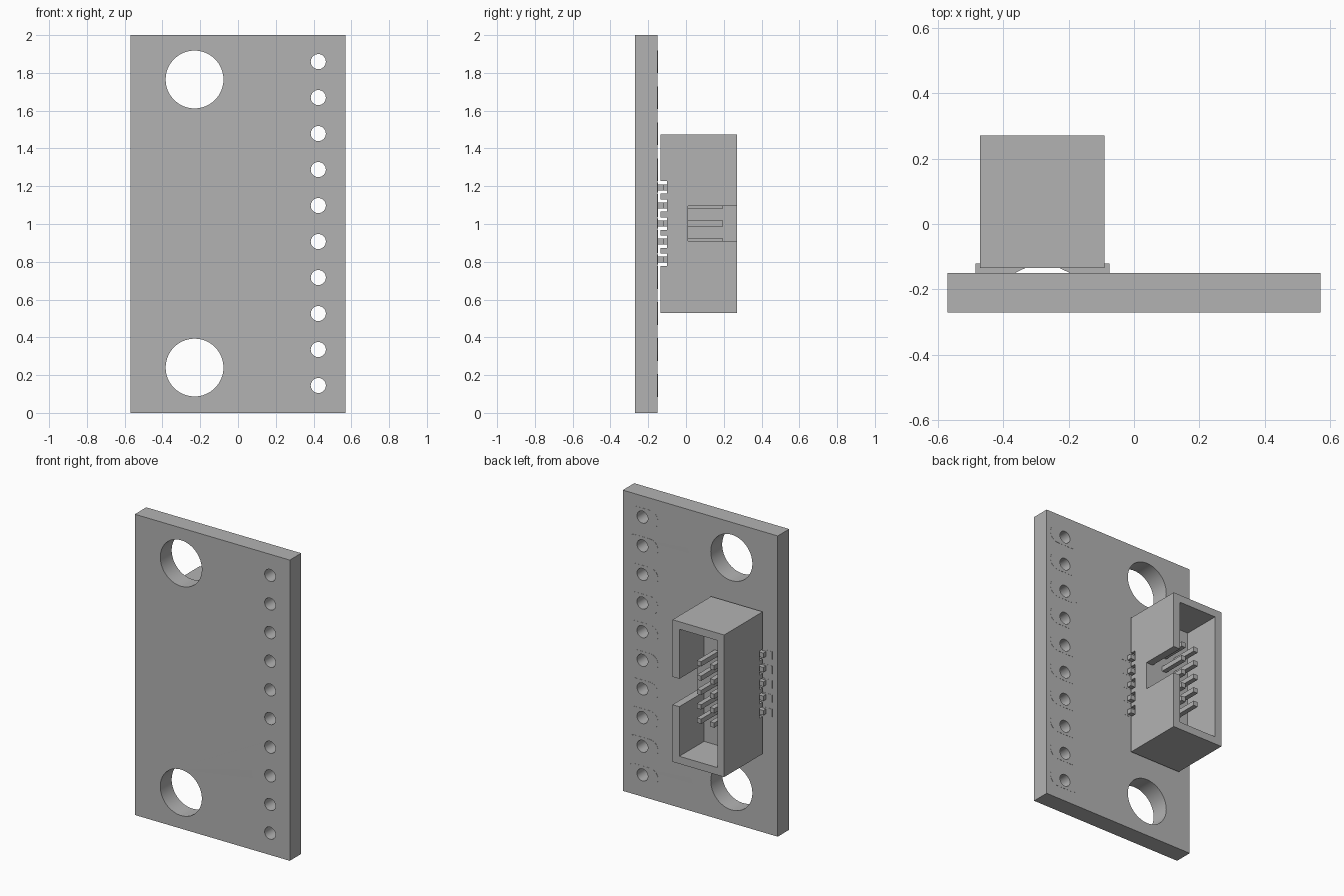
import bpy, bmesh, math
from mathutils import Matrix, Vector

cube = bpy.data.objects.get("Cube")
if cube:
    bpy.data.objects.remove(cube, do_unlink=True)

grey = bpy.data.materials.new("plain_grey")
grey.use_nodes = True
COLOUR = (0.45, 0.45, 0.45, 1)
grey.diffuse_color = COLOUR
grey.node_tree.nodes["Principled BSDF"].inputs["Base Color"].default_value = COLOUR


def add_object(name, mesh):
    obj = bpy.data.objects.new(name, mesh)
    bpy.context.collection.objects.link(obj)
    if not mesh.materials:
        mesh.materials.append(grey)
    return obj


def box(bm, low, high):
    low, high = Vector(low), Vector(high)
    mat = Matrix.Translation((low + high) / 2) @ Matrix.Diagonal((*(high - low), 1))
    bmesh.ops.create_cube(bm, size=1, matrix=mat)


def box_object(name, boxes):
    bm = bmesh.new()
    for low, high in boxes:
        box(bm, low, high)
    mesh = bpy.data.meshes.new(name)
    bm.to_mesh(mesh)
    bm.free()
    return add_object(name, mesh)


def arc(cx, cz, r, start=0, end=360, n=48):
    steps = n if end - start == 360 else n + 1
    angles = [math.radians(start + (end - start) * i / n) for i in range(steps)]
    return [(cx + r * math.cos(a), cz + r * math.sin(a)) for a in angles]


def plate(name, outlines, y0, y1):
    """Upright plate in x and z, with inner outlines left open as holes."""
    curve = bpy.data.curves.new(name, "CURVE")
    curve.dimensions = "2D"
    curve.fill_mode = "BOTH"
    curve.extrude = (y1 - y0) / 2
    for points in outlines:
        spline = curve.splines.new("POLY")
        spline.points.add(len(points) - 1)
        for p, (x, z) in zip(spline.points, points):
            p.co = (x, z, 0, 1)
        spline.use_cyclic_u = True
    temp = bpy.data.objects.new(name + "_outline", curve)
    bpy.context.collection.objects.link(temp)
    bpy.context.view_layer.update()
    deps = bpy.context.evaluated_depsgraph_get()
    mesh = bpy.data.meshes.new_from_object(temp.evaluated_get(deps))
    bpy.data.objects.remove(temp, do_unlink=True)
    mesh.name = name
    mesh.transform(Matrix.Translation((0, (y0 + y1) / 2, 0)) @ Matrix.Rotation(math.pi / 2, 4, "X"))
    bm = bmesh.new()
    bm.from_mesh(mesh)
    bmesh.ops.remove_doubles(bm, verts=bm.verts, dist=0.0001)
    bmesh.ops.recalc_face_normals(bm, faces=bm.faces)
    bm.to_mesh(mesh)
    bm.free()
    obj = add_object(name, mesh)
    bpy.ops.object.select_all(action="DESELECT")
    obj.select_set(True)
    bpy.context.view_layer.objects.active = obj
    bpy.ops.object.shade_smooth_by_angle(angle=math.radians(30))
    return obj


# Circuit board with two mounting holes and a row of ten small holes
BACK = -0.15
HOLE_X, HOLE_R = 0.425, 0.04
hole_heights = [0.145 + 0.1905 * i for i in range(10)]
outlines = [[(-0.57, 0), (0.57, 0), (0.57, 2), (-0.57, 2)]]
outlines += [arc(-0.23, z, 0.153, n=64) for z in (0.24, 1.765)]
outlines += [arc(HOLE_X, z, HOLE_R, n=32) for z in hole_heights]
plate("board", outlines, -0.27, BACK)

# Thin rounded pads round the small holes
for i, z in enumerate(hole_heights):
    ends = arc(0.48, z, 0.06, -90, 90, 16) + arc(0.37, z, 0.06, 90, 270, 16)
    plate(f"hole_pad_{i + 1}", [ends, arc(HOLE_X, z, HOLE_R, n=32)], BACK, BACK + 0.001)

# Connector housing: open at the back, keyed on its left, slotted for the leads
CX, CZ, PITCH = -0.28, 1.0025, 0.0955
pin_heights = [CZ + PITCH * (i - 2) for i in range(5)]
housing = box_object("connector_housing", [((-0.47, -0.135, 0.53), (-0.09, 0.27, 1.475))])
cuts = [((-0.42, 0.01, 0.58), (-0.14, 0.4, 1.425)),
        ((-0.2, 0.01, CZ - 0.0925), (0, 0.4, CZ + 0.0925))]
cuts += [((-0.6, -0.2, z - 0.033), (0, -0.1, z + 0.033)) for z in pin_heights]
cutters = []
for i, cut in enumerate(cuts):
    cutter = box_object(f"cutter_{i}", [cut])
    cutter.hide_render = True
    mod = housing.modifiers.new("cut", "BOOLEAN")
    mod.operation, mod.solver, mod.object = "DIFFERENCE", "EXACT", cutter
    cutters.append(cutter)
bpy.context.view_layer.update()
deps = bpy.context.evaluated_depsgraph_get()
cut_mesh = bpy.data.meshes.new_from_object(housing.evaluated_get(deps))
housing.modifiers.clear()
housing.data = cut_mesh
for cutter in cutters:
    bpy.data.objects.remove(cutter, do_unlink=True)

# Contact pins with bent feet, mirrored on both sides, and their solder pads
FOOT = [(0.205, -0.15), (0.205, -0.12), (0.032, -0.12), (0.032, -0.135),
        (0.053, -0.135), (0.085, -0.15)]
pins, feet, pads = [], bmesh.new(), []
for z in pin_heights:
    for side in (-1, 1):
        x = CX + side * 0.048
        pins.append(((x - 0.016, -0.13, z - 0.016), (x + 0.016, 0.195, z + 0.016)))
        verts = [feet.verts.new((CX + side * px, py, z - 0.016)) for px, py in FOOT]
        face = feet.faces.new(verts)
        new = bmesh.ops.extrude_face_region(feet, geom=[face])["geom"]
        moved = [v for v in new if isinstance(v, bmesh.types.BMVert)]
        bmesh.ops.translate(feet, verts=moved, vec=(0, 0, 0.032))
        px = CX + side * 0.15
        pads.append(((px - 0.1, BACK, z - 0.026), (px + 0.1, BACK + 0.001, z + 0.026)))
bmesh.ops.recalc_face_normals(feet, faces=feet.faces)
foot_mesh = bpy.data.meshes.new("pin_feet")
feet.to_mesh(foot_mesh)
feet.free()
add_object("pin_feet", foot_mesh)
box_object("contact_pins", pins)
box_object("solder_pads", pads)
